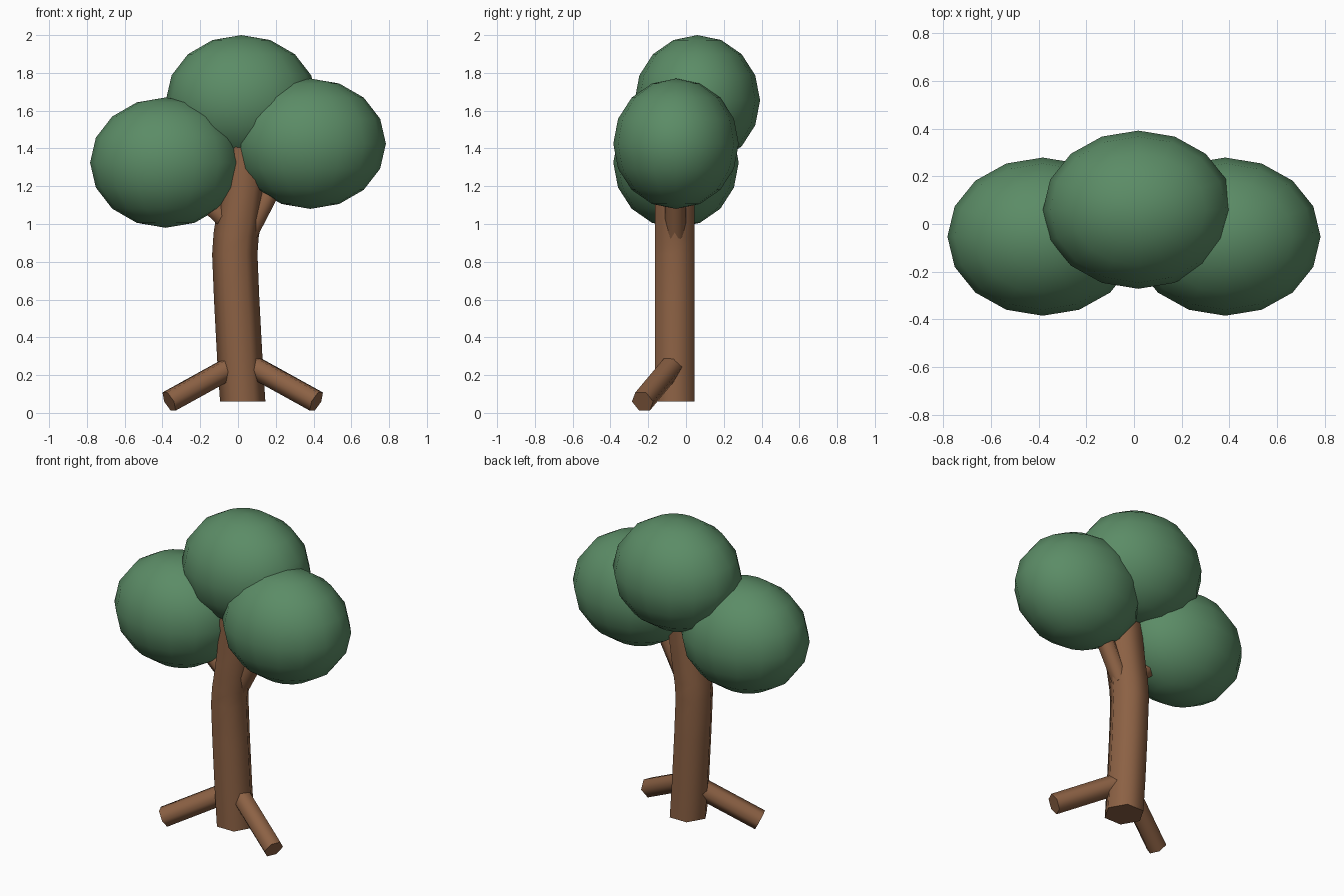
import bpy, bmesh, math
from mathutils import Vector

if "Cube" in bpy.data.objects:
    bpy.data.objects.remove(bpy.data.objects["Cube"])


def material(name, color):
    m = bpy.data.materials.new(name)
    m.diffuse_color = (*color, 1)
    m.use_nodes = True
    m.node_tree.nodes["Principled BSDF"].inputs["Base Color"].default_value = m.diffuse_color
    return m


BARK = material("bark_brown", (0.262, 0.120, 0.058))
LEAF = material("leaf_green", (0.105, 0.262, 0.133))


def finish(name, bm, mat, angle):
    bmesh.ops.recalc_face_normals(bm, faces=bm.faces)
    me = bpy.data.meshes.new(name)
    bm.to_mesh(me)
    bm.free()
    me.materials.append(mat)
    ob = bpy.data.objects.new(name, me)
    bpy.context.collection.objects.link(ob)
    bpy.ops.object.select_all(action='DESELECT')
    ob.select_set(True)
    bpy.context.view_layer.objects.active = ob
    bpy.ops.object.shade_smooth_by_angle(angle=math.radians(angle))
    return ob


def limb(name, points, radius, side=None, sides=6):
    """Capped six-sided tube swept along a path."""
    pts = [Vector(p) for p in points]
    bm = bmesh.new()
    rings = []
    for i, p in enumerate(pts):
        d = (pts[min(i + 1, len(pts) - 1)] - pts[max(i - 1, 0)]).normalized()
        if side and i == 0:
            d = Vector((0, 0, 1))  # flat foot of the trunk
        s = Vector(side) if side else Vector((0, 0, 1)).cross(d)
        s = (s - d * s.dot(d)).normalized()
        t = d.cross(s)
        rings.append([bm.verts.new(p + radius * (s * math.cos(a) + t * math.sin(a)))
                      for a in (2 * math.pi * k / sides for k in range(sides))])
    for r0, r1 in zip(rings, rings[1:]):
        for k in range(sides):
            n = (k + 1) % sides
            bm.faces.new((r0[k], r0[n], r1[n], r1[k]))
    bm.faces.new(rings[0])
    bm.faces.new(rings[-1])
    return finish(name, bm, BARK, 65)


# Gently bent trunk
path = [(0.025, 0.06), (0.01, 0.28), (-0.007, 0.6), (-0.017, 0.84),
        (-0.01, 0.94), (0.008, 1.05), (0.028, 1.2), (0.05, 1.45)]
limb("trunk", [(x, -0.06, z) for x, z in path], 0.12, side=(1, 0, 0))

# Roots splayed to the front, mirrored about the trunk foot
for name, s in (("left_root", -1), ("right_root", 1)):
    limb(name, [(0.025 + s * 0.39, -0.23, 0.06), (0.025 + s * 0.055, -0.075, 0.245)], 0.062)

# Branches reaching into the side crowns
limb("left_branch", [(-0.03, -0.055, 0.99), (-0.30, -0.055, 1.24)], 0.055)
limb("right_branch", [(0.055, -0.055, 0.945), (0.26, -0.055, 1.34)], 0.055)

# Leafy crowns
for name, c in (("left_crown", (-0.383, -0.053, 1.325)),
                ("right_crown", (0.383, -0.053, 1.425)),
                ("top_crown", (0.018, 0.06, 1.655))):
    bm = bmesh.new()
    bmesh.ops.create_uvsphere(bm, u_segments=16, v_segments=8, radius=1)
    bmesh.ops.scale(bm, vec=(0.4, 0.332, 0.345), verts=bm.verts)
    bmesh.ops.translate(bm, vec=c, verts=bm.verts)
    finish(name, bm, LEAF, 60)
